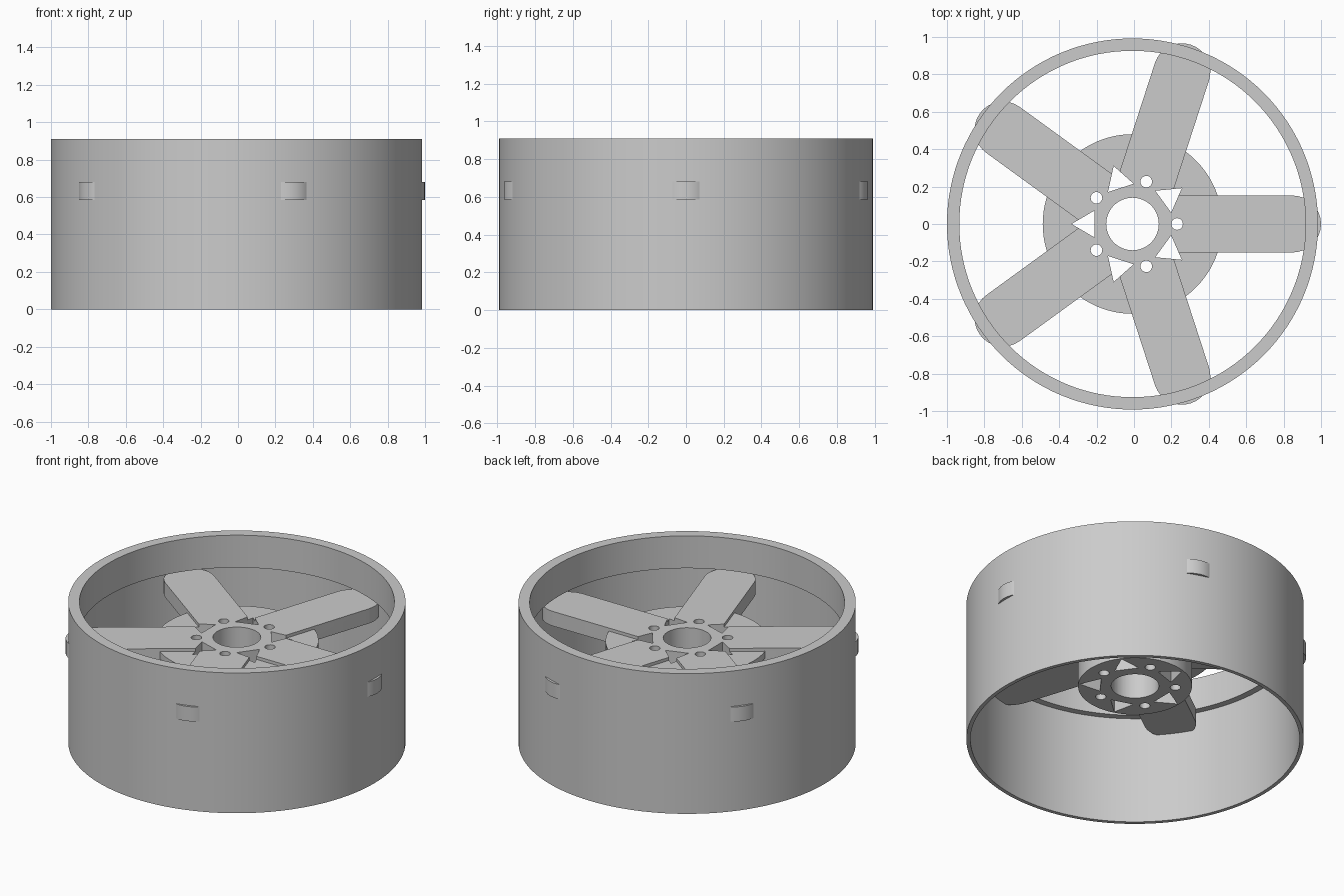
import bpy, bmesh, math
from math import cos, sin, pi, tau

cube = bpy.data.objects.get("Cube")
if cube:
    bpy.data.objects.remove(cube, do_unlink=True)

CX = -0.008          # wheel axis, offset because one spoke tip points to +x
SPOKES = 5
HALF = 0.152         # half width of a spoke

grey = bpy.data.materials.new("plain grey")
grey.use_nodes = True
grey.diffuse_color = (0.6, 0.6, 0.6, 1)
grey.node_tree.nodes["Principled BSDF"].inputs["Base Color"].default_value = (0.6, 0.6, 0.6, 1)


def make_object(name, bm):
    bmesh.ops.recalc_face_normals(bm, faces=bm.faces)
    mesh = bpy.data.meshes.new(name)
    bm.to_mesh(mesh)
    bm.free()
    mesh.materials.append(grey)
    ob = bpy.data.objects.new(name, mesh)
    ob.location.x = CX
    bpy.context.collection.objects.link(ob)
    return ob


def lathe(name, profile, steps):
    """Spin a closed (radius, z) profile about the axis."""
    bm = bmesh.new()
    rings = [[bm.verts.new((r * cos(tau * i / steps), r * sin(tau * i / steps), z))
              for r, z in profile] for i in range(steps)]
    n = len(profile)
    for i in range(steps):
        a, b = rings[i], rings[(i + 1) % steps]
        for j in range(n):
            k = (j + 1) % n
            bm.faces.new((a[j], b[j], b[k], a[k]))
    return make_object(name, bm)


def add_prism(bm, outline, z0, z1):
    """Extrude a flat outline between two heights."""
    low = bm.faces.new([bm.verts.new((x, y, z0)) for x, y in outline])
    up = bmesh.ops.extrude_face_region(bm, geom=[low], use_keep_orig=True)
    for v in up["geom"]:
        if isinstance(v, bmesh.types.BMVert):
            v.co.z = z1


def turn(points, angle):
    c, s = cos(angle), sin(angle)
    return [(x * c - y * s, x * s + y * c) for x, y in points]


def circle(x, radius, steps):
    return [(x + radius * cos(tau * i / steps), radius * sin(tau * i / steps))
            for i in range(steps)]


def smooth(ob):
    bpy.ops.object.select_all(action="DESELECT")
    ob.select_set(True)
    bpy.context.view_layer.objects.active = ob
    bpy.ops.object.shade_smooth_by_angle(angle=math.radians(30))


def boolean(ob, other, operation):
    mod = ob.modifiers.new(operation.lower(), "BOOLEAN")
    mod.operation = operation
    mod.solver = "EXACT"
    mod.object = other
    bpy.context.view_layer.objects.active = ob
    bpy.ops.object.modifier_apply(modifier=mod.name)
    bpy.data.objects.remove(other, do_unlink=True)


# Rim barrel: thin wall below, thicker lip above the spokes
barrel = lathe("rim_barrel", [(0.992, 0), (0.992, 0.91), (0.926, 0.91),
                              (0.926, 0.70), (0.968, 0.70), (0.968, 0)], 128)
smooth(barrel)

# Hub: cylinder with a wide thin flange and a centre bore
hub = lathe("hub_and_spokes", [(0.14, 0.363), (0.335, 0.363), (0.335, 0.615),
                               (0.48, 0.615), (0.48, 0.66), (0.14, 0.66)], 96)

# Spokes: one star outline with round tips
tip = [(0.856 + HALF * cos(a), HALF * sin(a))
       for a in (-pi / 2 + pi * i / 16 for i in range(17))]
valley = [(HALF / math.tan(pi / SPOKES), -HALF)]
star = []
for i in range(SPOKES):
    star += turn(valley + tip, tau * i / SPOKES)
bm = bmesh.new()
add_prism(bm, star, 0.585, 0.68)
boolean(hub, make_object("spoke_star", bm), "UNION")

# Centre bore, bolt holes and triangular cut-outs
bm = bmesh.new()
add_prism(bm, circle(0, 0.1405, 64), 0.2, 0.8)
triangle = [(0.203, -0.072), (0.326, 0), (0.203, 0.072)]
for i in range(SPOKES):
    angle = tau * i / SPOKES
    add_prism(bm, turn(circle(0.238, 0.031, 24), angle), 0.2, 0.8)
    add_prism(bm, turn(triangle, angle + pi / SPOKES), 0.2, 0.8)
boolean(hub, make_object("hole_cutter", bm), "DIFFERENCE")
smooth(hub)
